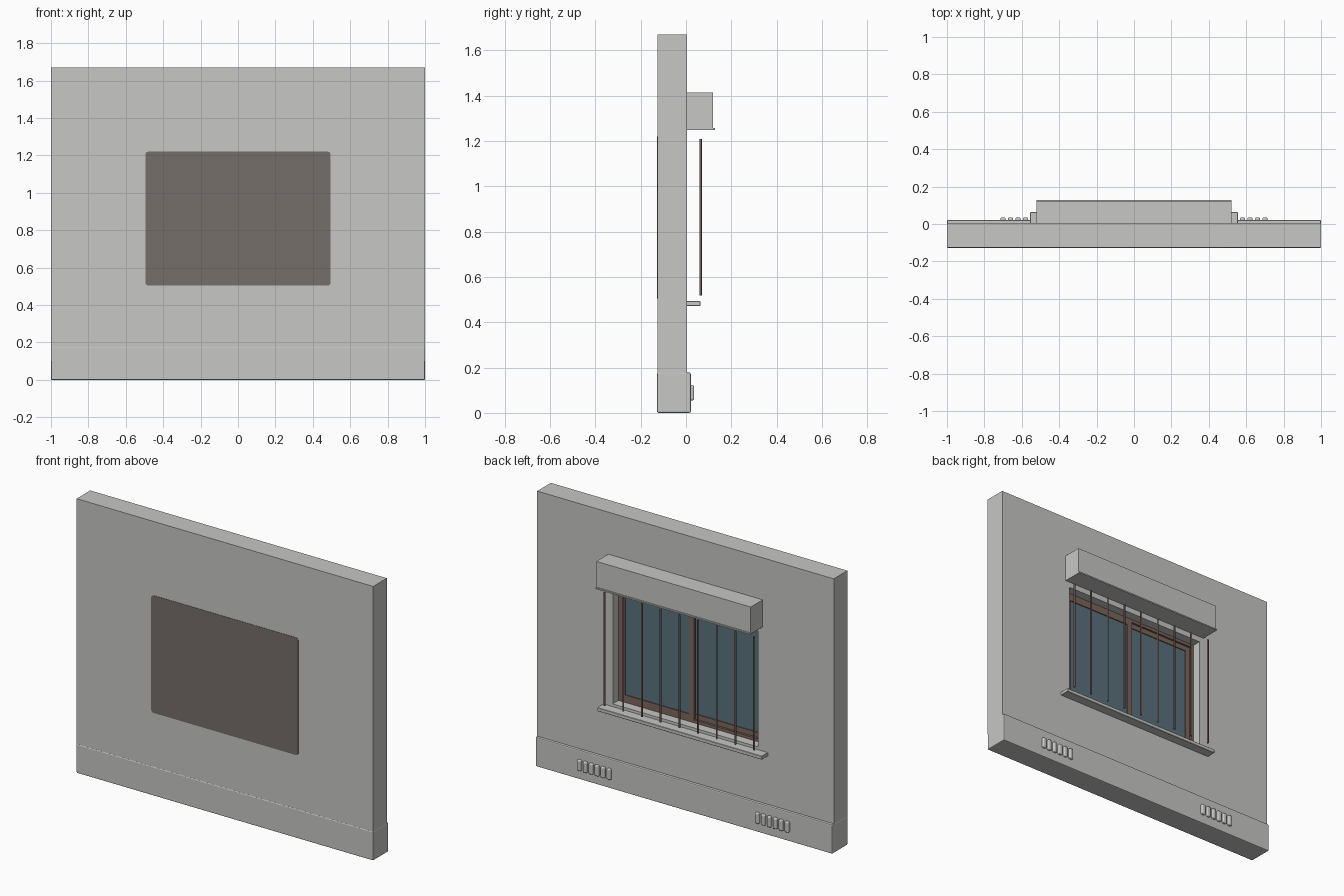
import bpy, bmesh, math

cube = bpy.data.objects.get("Cube")
if cube:
    bpy.data.objects.remove(cube, do_unlink=True)


def material(name, rgb):
    m = bpy.data.materials.new(name)
    m.use_nodes = True
    m.diffuse_color = (*rgb, 1)
    m.node_tree.nodes["Principled BSDF"].inputs["Base Color"].default_value = (*rgb, 1)
    return m


PLASTER = material("grey plaster", (0.57, 0.57, 0.56))
BROWN = material("brown frame", (0.20, 0.135, 0.11))
BACKING = material("dark taupe", (0.18, 0.157, 0.147))
GLASS = material("blue glass", (0.105, 0.165, 0.205))


def finish(name, bm, mat):
    bmesh.ops.recalc_face_normals(bm, faces=bm.faces)
    me = bpy.data.meshes.new(name)
    bm.to_mesh(me)
    bm.free()
    me.materials.append(mat)
    ob = bpy.data.objects.new(name, me)
    bpy.context.collection.objects.link(ob)
    return ob


def box(name, x, y, z, mat, bevel=0, segments=2):
    """Box from (min, max) pairs."""
    bm = bmesh.new()
    bmesh.ops.create_cube(bm, size=1)
    for v in bm.verts:
        v.co = [r[0] + (c + 0.5) * (r[1] - r[0]) for c, r in zip(v.co, (x, y, z))]
    if bevel:
        bmesh.ops.bevel(bm, geom=bm.edges[:], offset=bevel, segments=segments,
                        profile=0.5, affect='EDGES')
    return finish(name, bm, mat)


def ring(name, outer, inner, y, mat):
    """Rectangular frame; outer and inner are (x0, x1, z0, z1)."""
    bm = bmesh.new()

    def loop(r, yy):
        x0, x1, z0, z1 = r
        return [bm.verts.new((a, yy, b)) for a, b in ((x0, z0), (x1, z0), (x1, z1), (x0, z1))]

    loops = [loop(outer, y[0]), loop(outer, y[1]), loop(inner, y[1]), loop(inner, y[0])]
    for a, b in zip(loops, loops[1:] + loops[:1]):
        for i in range(4):
            j = (i + 1) % 4
            bm.faces.new((a[i], a[j], b[j], b[i]))
    return finish(name, bm, mat)


# Wall with a window opening, and the plinth along its foot
ring("wall", (-0.999, 0.999, 0.1, 1.67), (-0.49, 0.49, 0.51, 1.215), (-0.126, 0.005), PLASTER)
box("plinth", (-1, 1), (-0.128, 0.021), (0, 0.178), PLASTER, 0.006)

# Rounded panel closing the opening on the front
bm = bmesh.new()
R, X, Z0, Z1 = 0.015, 0.495, 0.505, 1.22
outline = []
for cx, cz, start in ((X - R, Z1 - R, 0), (R - X, Z1 - R, 90), (R - X, Z0 + R, 180), (X - R, Z0 + R, 270)):
    for k in range(6):
        a = math.radians(start + k * 18)
        outline.append(bm.verts.new((cx + R * math.cos(a), -0.128, cz + R * math.sin(a))))
face = bm.faces.new(outline)
ext = bmesh.ops.extrude_face_region(bm, geom=[face], use_keep_orig=True)
for v in ext["geom"]:
    if isinstance(v, bmesh.types.BMVert):
        v.co.y = -0.11
finish("front_panel", bm, BACKING)

# Window frame, two sashes and their panes
ring("window_frame", (-0.49, 0.49, 0.51, 1.215), (-0.472, 0.472, 0.528, 1.197), (-0.09, -0.05), BROWN)
for name, x0, x1, y in (("right_sash", -0.475, 0.022, -0.08), ("left_sash", -0.022, 0.475, -0.062)):
    z0, z1, w = 0.526, 1.199, 0.032
    ring(name, (x0, x1, z0, z1), (x0 + w, x1 - w, z0 + w, z1 - w), (y, y + 0.017), BROWN)
    box(name + "_glass", (x0 + w / 2, x1 - w / 2), (y + 0.005, y + 0.011),
        (z0 + w / 2, z1 - w / 2), GLASS)

# Sill and shutter box with a thin lip along its lower edge
box("sill", (-0.555, 0.555), (0.0, 0.063), (0.471, 0.493), PLASTER, 0.002, 1)
box("shutter_box", (-0.52, 0.52), (0.0, 0.12), (1.253, 1.414), PLASTER)
box("shutter_box_lip", (-0.52, 0.52), (0.0, 0.128), (1.249, 1.257), PLASTER)

# Nine round security bars
for i in range(9):
    bm = bmesh.new()
    bmesh.ops.create_cone(bm, cap_ends=True, segments=12, radius1=0.0055, radius2=0.0055, depth=0.69)
    bar = finish(f"security_bar_{i + 1}", bm, BROWN)
    bar.location = (-0.504 + i * 0.126, 0.064, 0.863)
    for p in bar.data.polygons:
        p.use_smooth = len(p.vertices) == 4

# Vent louvres on both sides of the plinth
for side, s in (("left", 1), ("right", -1)):
    for i in range(6):
        c = s * 0.6 + (i - 2.5) * 0.04
        box(f"{side}_vent_louvre_{i + 1}", (c - 0.014, c + 0.014), (0.01, 0.036),
            (0.055, 0.122), PLASTER, 0.008, 3)
